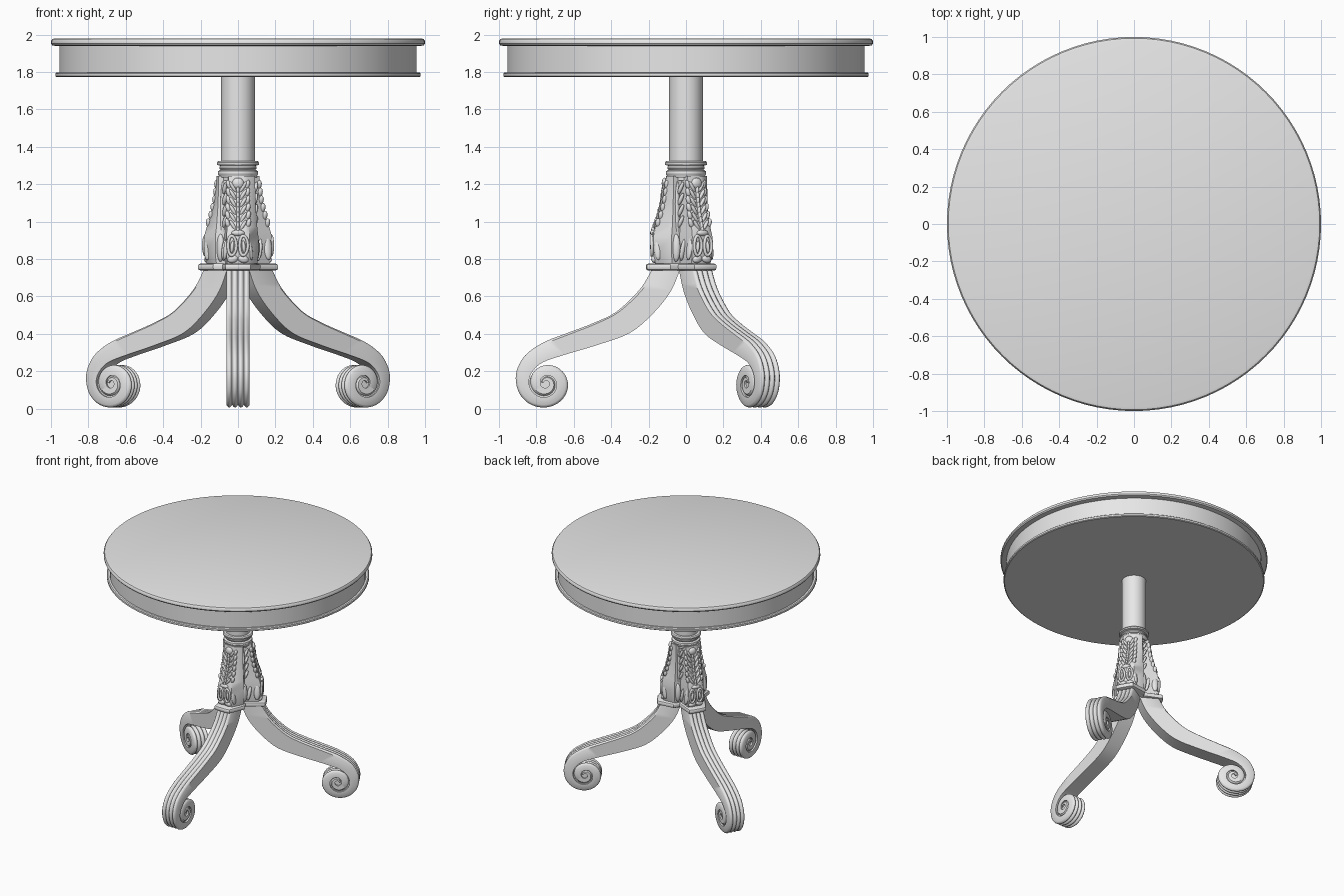
import bpy, bmesh
from math import sin, cos, pi, radians
from mathutils import Matrix, Vector

cube = bpy.data.objects.get("Cube")
if cube:
    bpy.data.objects.remove(cube)

grey = bpy.data.materials.new("plain_grey")
grey.use_nodes = True
grey.diffuse_color = (0.8, 0.8, 0.8, 1)
grey.node_tree.nodes["Principled BSDF"].inputs["Base Color"].default_value = (0.8, 0.8, 0.8, 1)


def finish(name, bm, turn=0, angle=35):
    """Turn a bmesh into a smooth shaded object rotated about the pedestal axis."""
    bmesh.ops.recalc_face_normals(bm, faces=bm.faces)
    bmesh.ops.rotate(bm, verts=bm.verts, matrix=Matrix.Rotation(turn, 3, "Z"))
    mesh = bpy.data.meshes.new(name)
    bm.to_mesh(mesh)
    bm.free()
    for p in mesh.polygons:
        p.use_smooth = True
    mesh.set_sharp_from_angle(angle=radians(angle))
    mesh.materials.append(grey)
    ob = bpy.data.objects.new(name, mesh)
    bpy.context.collection.objects.link(ob)
    return ob


def skin(bm, rings, wrap=False):
    """Join equal rings of points with quads; cap the ends unless wrapped."""
    vs = [[bm.verts.new(p) for p in ring] for ring in rings]
    n = len(vs[0])
    for a, b in zip(vs, vs[1:] + ([vs[0]] if wrap else [])):
        for i in range(n):
            j = (i + 1) % n
            bm.faces.new((a[i], a[j], b[j], b[i]))
    if not wrap:
        bm.faces.new(vs[0])
        bm.faces.new(vs[-1])


def lathe(name, profile, steps):
    bm = bmesh.new()
    skin(bm, [[(r * cos(2 * pi * i / steps), r * sin(2 * pi * i / steps), z)
               for i in range(steps)] for r, z in profile])
    return finish(name, bm)


def smooth_path(pts, steps):
    """Catmull-Rom interpolation of a list of vectors."""
    out = []
    for i in range(len(pts) - 1):
        p0, p1 = pts[max(i - 1, 0)], pts[i]
        p2, p3 = pts[i + 1], pts[min(i + 2, len(pts) - 1)]
        for s in range(steps):
            t = s / steps
            out.append(p1 + 0.5 * t * ((p2 - p0) + t * ((2 * p0 - 5 * p1 + 4 * p2 - p3)
                       + t * (3 * p1 - 3 * p2 + p3 - p0))))
    return out + [pts[-1]]


def lerp_table(table, x):
    """Piecewise linear lookup in rows of (key, value, ...)."""
    for a, b in zip(table, table[1:]):
        if x <= b[0]:
            t = max(0, (x - a[0]) / (b[0] - a[0]))
            return [p + (q - p) * t for p, q in zip(a[1:], b[1:])]
    return list(table[-1][1:])


# Round top with moulded edge, apron and lower bead
lathe("table_top", [(0.98, 1.94), (0.993, 1.943), (1.0, 1.952), (1.0, 1.966),
                    (0.993, 1.976), (0.98, 1.98)], 96)
lathe("apron", [(0.955, 1.778), (0.955, 1.945)], 96)
lathe("apron_bead", [(0.97, 1.773), (0.977, 1.778), (0.977, 1.792), (0.97, 1.798)], 96)

# Column with ringed collar
lathe("column", [(0.09, 1.22), (0.09, 1.78)], 40)
lathe("collar", [(0.1, 1.235), (0.104, 1.25), (0.108, 1.258), (0.106, 1.27), (0.094, 1.277),
                 (0.1, 1.285), (0.1, 1.293), (0.095, 1.299), (0.112, 1.304), (0.113, 1.315),
                 (0.106, 1.323), (0.09, 1.325)], 40)


def trefoil(reach, half, valley, z):
    """Three-cornered outline with cut corners and hollow sides."""
    corner = [Vector((-half, -reach * 0.97, z)), Vector((-half * 0.6, -reach, z)),
              Vector((half * 0.6, -reach, z)), Vector((half, -reach * 0.97, z)),
              Vector((valley * 0.866 + 0.012, -valley * 0.5 - 0.021, z)),
              Vector((valley * 0.866, -valley * 0.5, z)),
              Vector((valley * 0.866 - 0.012, -valley * 0.5 + 0.021, z))]
    return [Matrix.Rotation(k * 2 * pi / 3, 3, "Z") @ p for k in range(3) for p in corner]


# Base plate with rounded edge
bm = bmesh.new()
skin(bm, [trefoil(0.215 - d, 0.068 - d / 2, 0.125 - d, z) for d, z in
          [(0.015, 0.738), (0.004, 0.743), (0, 0.752), (0, 0.765), (0.004, 0.772), (0.015, 0.777)]])
finish("base_plate", bm)

# Carved body: height, lobe reach, lobe half width, hollow radius
LEVELS = [(0.775, 0.165, 0.058, 0.105), (0.82, 0.176, 0.062, 0.112), (0.92, 0.18, 0.062, 0.112),
          (0.97, 0.165, 0.058, 0.105), (1.03, 0.143, 0.055, 0.1), (1.1, 0.126, 0.052, 0.095),
          (1.2, 0.112, 0.05, 0.092), (1.245, 0.106, 0.05, 0.092)]
bm = bmesh.new()
skin(bm, [trefoil(r, w, v, z) for z, r, w, v in LEVELS])
finish("pedestal_body", bm, angle=50)


def blob(bm, x, reach, z, size, tilt=0):
    """Ellipsoid lying on a lobe, leaning sideways by tilt."""
    m = (Matrix.Translation((x, -reach, z)) @ Matrix.Rotation(tilt, 4, "Y")
         @ Matrix.Diagonal((*size, 1)))
    bmesh.ops.create_uvsphere(bm, u_segments=12, v_segments=8, radius=1, matrix=m)


def hoop(bm, x, reach, z, rx, rz, thick, lean):
    """Oval ring lying on a lobe."""
    rings = []
    for i in range(20):
        a = 2 * pi * i / 20
        rings.append([(x + (rx + thick * cos(b)) * cos(a + lean * sin(a)),
                       -reach - thick * sin(b),
                       z + (rz + thick * cos(b)) * sin(a))
                      for b in (2 * pi * j / 8 for j in range(8))])
    skin(bm, rings, wrap=True)


def carve_leaf(name, turn):
    bm = bmesh.new()
    # Spine with a rounded head
    for i in range(9):
        z = 0.95 + 0.027 * i
        blob(bm, 0, lerp_table(LEVELS, z)[0] + 0.004, z, (0.009, 0.012, 0.024), 0)
    blob(bm, 0, 0.114, 1.205, (0.032, 0.016, 0.03))
    for side in (-1, 1):
        # Herringbone leaflets and lobes along the leaf edge
        for i in range(6):
            z = 0.98 + 0.041 * i
            r, w, v = lerp_table(LEVELS, z)
            blob(bm, side * 0.027, r - 0.001, z, (0.01, 0.012, 0.034), side * 0.55)
            blob(bm, side * (w - 0.001), r - 0.012, z + 0.012, (0.013, 0.014, 0.026), side * 0.3)
        # Curled ovals and petals at the foot
        hoop(bm, side * 0.031, 0.182, 0.872, 0.022, 0.052, 0.009, 0.12)
        blob(bm, side * 0.031, 0.178, 0.865, (0.01, 0.014, 0.034), side * -0.1)
        blob(bm, side * 0.063, 0.148, 0.86, (0.014, 0.024, 0.066), side * -0.15)
        blob(bm, side * 0.028, 0.17, 0.8, (0.03, 0.016, 0.02), side * 0.25)
    blob(bm, 0, 0.178, 0.94, (0.036, 0.014, 0.016))
    finish(name, bm, turn, 60)


def carve_hollow(name, turn):
    bm = bmesh.new()
    blob(bm, 0, 0.092, 1.05, (0.012, 0.016, 0.17))
    blob(bm, 0, 0.108, 0.86, (0.026, 0.02, 0.075))
    for side in (-1, 1):
        for i in range(4):
            blob(bm, side * 0.022, 0.094, 1.0 + 0.06 * i, (0.011, 0.012, 0.036), side * 0.45)
        blob(bm, side * 0.042, 0.106, 0.85, (0.014, 0.018, 0.06), side * 0.2)
    finish(name, bm, turn, 60)


# Leg edge pairs: outer reach, outer height, inner reach, inner height
EDGES = [(0.18, 0.75, 0.03, 0.75), (0.245, 0.64, 0.08, 0.63), (0.37, 0.52, 0.175, 0.51),
         (0.49, 0.46, 0.30, 0.405), (0.62, 0.41, 0.47, 0.342), (0.75, 0.36, 0.65, 0.288),
         (0.845, 0.30, 0.765, 0.248), (0.893, 0.235, 0.82, 0.2)]
# Scroll: turned angle, outer radius
SCROLL = [(0, 0.163), (50, 0.143), (100, 0.127), (190, 0.12), (250, 0.104), (300, 0.094),
          (360, 0.084), (450, 0.068), (540, 0.052), (630, 0.037), (720, 0.022), (1080, 0.004)]
CENTRE = Vector((0.75, 0.135))
HALF = 0.062


def build_leg(name, turn):
    pairs = [Vector(e) for e in EDGES]
    for t in range(0, 721, 30):
        d = Vector((cos(radians(10 - t)), sin(radians(10 - t))))
        outer = CENTRE + d * lerp_table(SCROLL, t)[0]
        inner = CENTRE + d * (lerp_table(SCROLL, t + 360)[0] + 0.007)
        pairs.append(Vector((*outer, *inner)))
    rings = []
    for p in smooth_path(pairs, 4):
        outer, inner = Vector(p[:2]), Vector(p[2:])
        across = inner - outer
        depth = min(0.014, across.length * 0.25)
        across.normalize()
        ring = []
        # Four reeds over the outer face
        for i in range(25):
            q = outer + across * depth * (1 - abs(sin(pi * i / 6)))
            ring.append((HALF * (i / 12 - 1), -q.x, q.y))
        ring += [(HALF, -inner.x, inner.y), (-HALF, -inner.x, inner.y)]
        rings.append(ring)
    bm = bmesh.new()
    skin(bm, rings)
    # Recessed core behind the scroll grooves
    m = Matrix.Translation((0, -CENTRE.x, CENTRE.y)) @ Matrix.Rotation(pi / 2, 4, "Y")
    bmesh.ops.create_cone(bm, cap_ends=True, segments=32, radius1=0.088, radius2=0.088,
                          depth=2 * HALF - 0.024, matrix=m)
    finish(name, bm, turn, 40)


for k, side in enumerate(("front", "left", "right")):
    turn = k * 2 * pi / 3
    build_leg(side + "_leg", turn)
    carve_leaf(side + "_carved_leaf", turn)
    carve_hollow(side + "_hollow_leaf", turn + pi / 3)
